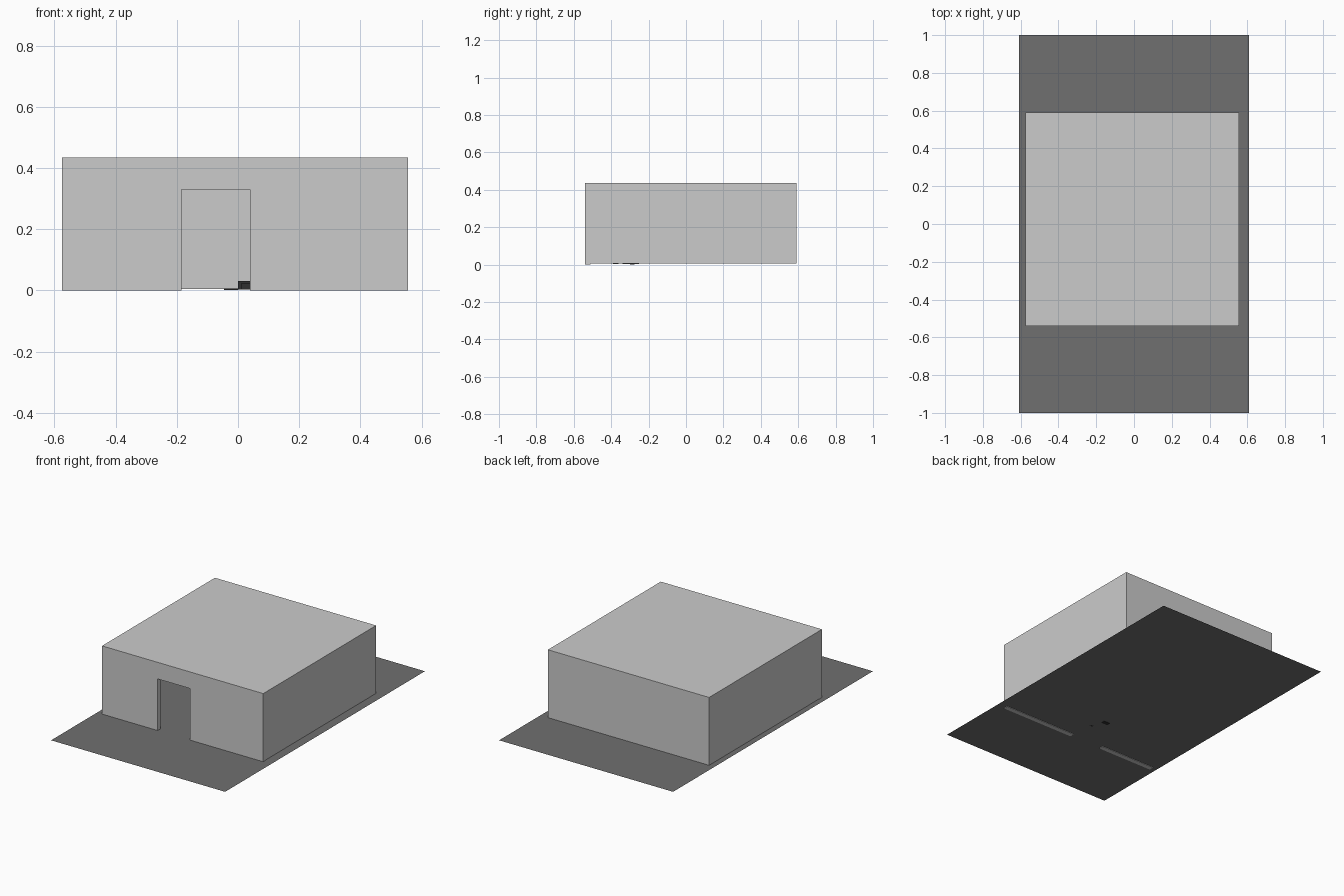
import bpy, bmesh

if "Cube" in bpy.data.objects:
    bpy.data.objects.remove(bpy.data.objects["Cube"])

X0, X1 = -0.575, 0.555      # building width
Y0, Y1 = -0.54, 0.59        # building depth
TOP, T = 0.435, 0.03        # roof height, front wall thickness
DX0, DX1, DZ = -0.185, 0.04, 0.33   # doorway
GROUND = 0.003


def material(name, value):
    m = bpy.data.materials.new(name)
    m.diffuse_color = (value, value, value, 1)
    m.use_nodes = True
    m.node_tree.nodes["Principled BSDF"].inputs["Base Color"].default_value = m.diffuse_color
    return m


def finish(name, bm, mat=None):
    bmesh.ops.recalc_face_normals(bm, faces=bm.faces)
    mesh = bpy.data.meshes.new(name)
    bm.to_mesh(mesh)
    bm.free()
    ob = bpy.data.objects.new(name, mesh)
    bpy.context.collection.objects.link(ob)
    if mat:
        mesh.materials.append(mat)
    return ob


def box(name, lo, hi, mat=None):
    bm = bmesh.new()
    bmesh.ops.create_cube(bm, size=1)
    for v in bm.verts:
        v.co = [(a + b) / 2 + c * (b - a) for a, b, c in zip(lo, hi, v.co)]
    return finish(name, bm, mat)


dark = material("dark_grey", 0.16)
black = material("near_black", 0.03)

# ground sheet
bm = bmesh.new()
bm.faces.new([bm.verts.new((x, y, GROUND)) for x, y in
              ((-0.61, -1), (0.61, -1), (0.61, 1), (-0.61, 1))])
finish("ground_sheet", bm, dark)

# front wall: outline with doorway, extruded inward
bm = bmesh.new()
outline = [(X0, 0), (DX0, 0), (DX0, DZ), (DX1, DZ), (DX1, 0),
           (X1, 0), (X1, TOP), (X0, TOP)]
face = bm.faces.new([bm.verts.new((x, Y0, z)) for x, z in outline])
ext = bmesh.ops.extrude_face_region(bm, geom=[face], use_keep_orig=True)
for v in ext["geom"]:
    if isinstance(v, bmesh.types.BMVert):
        v.co.y += T
finish("front_wall", bm)

# side walls, back wall and roof as one thin shell
bm = bmesh.new()
plan = [(X0, Y0 + T), (X0, Y1), (X1, Y1), (X1, Y0 + T)]
low = [bm.verts.new((x, y, 0.005)) for x, y in plan]
high = [bm.verts.new((x, y, TOP)) for x, y in plan]
for i in range(3):
    bm.faces.new((low[i], low[i + 1], high[i + 1], high[i]))
bm.faces.new(high)
finish("walls_and_roof", bm)

# small dark item lying on the floor inside the doorway
box("floor_item_body", (0.0, -0.34, 0.003), (0.07, -0.25, 0.03), black)
box("floor_item_front", (0.01, -0.39, 0.003), (0.06, -0.36, 0.022), black)
box("floor_item_link", (0.025, -0.36, 0.008), (0.045, -0.34, 0.018), black)
box("floor_item_foot", (-0.045, -0.3, 0.001), (0.0, -0.275, 0.006), black)
